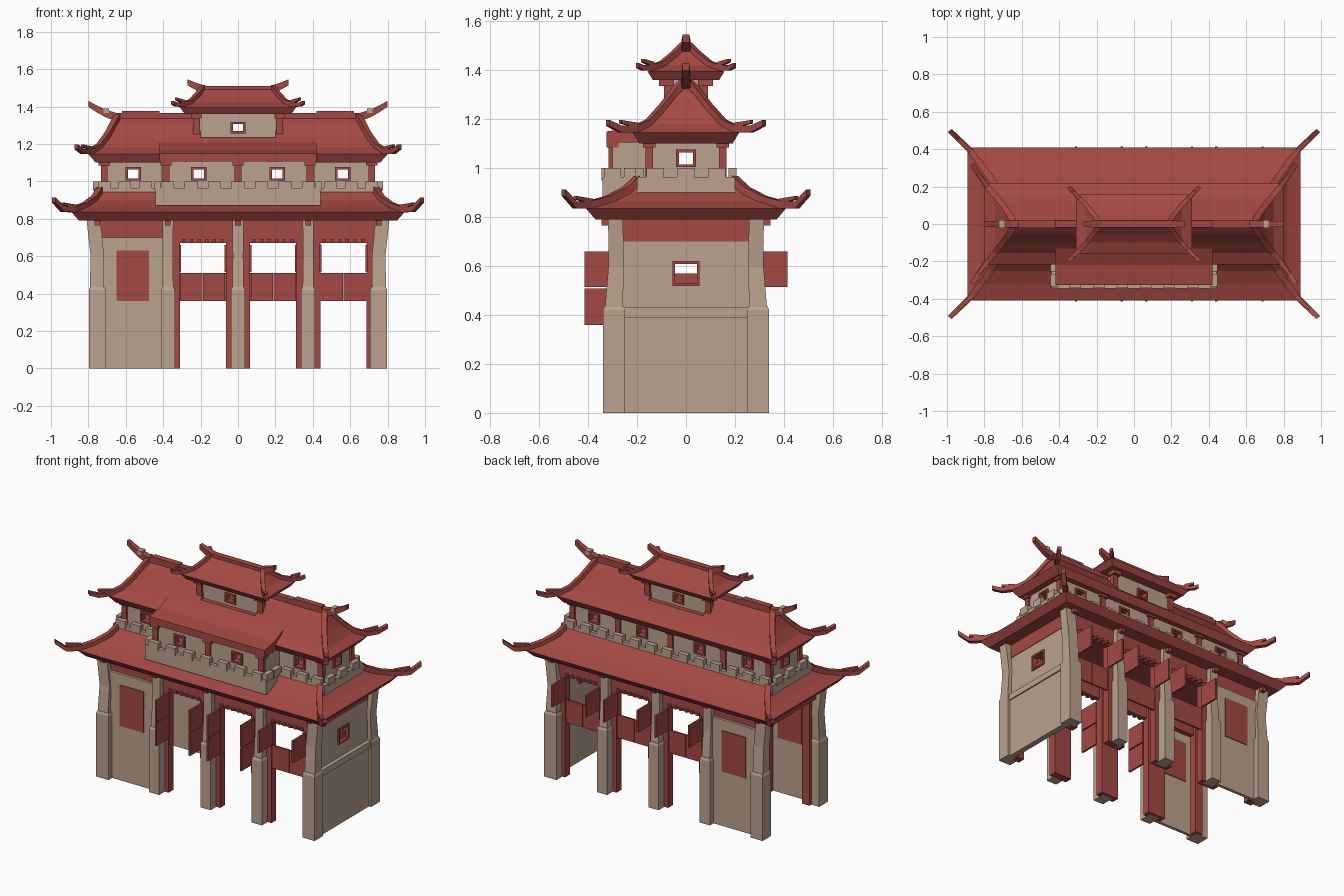
import bpy, bmesh
from mathutils import Vector

if "Cube" in bpy.data.objects:
    bpy.data.objects.remove(bpy.data.objects["Cube"])


def material(name, rgb):
    m = bpy.data.materials.new(name)
    m.use_nodes = True
    m.diffuse_color = (*rgb, 1)
    m.node_tree.nodes["Principled BSDF"].inputs["Base Color"].default_value = (*rgb, 1)
    return m


RED = material("brick red", (0.37, 0.065, 0.056))
TAN = material("sandstone", (0.5, 0.365, 0.275))


def finish(name, bm, mat):
    bmesh.ops.recalc_face_normals(bm, faces=bm.faces)
    mesh = bpy.data.meshes.new(name)
    bm.to_mesh(mesh)
    bm.free()
    mesh.materials.append(mat)
    ob = bpy.data.objects.new(name, mesh)
    bpy.context.collection.objects.link(ob)
    return ob


def loft(name, rings, mat):
    """Skin a closed solid through rings with equal point counts."""
    bm = bmesh.new()
    rows = [[bm.verts.new(p) for p in ring] for ring in rings]
    n = len(rows[0])
    for a, b in zip(rows, rows[1:]):
        for i in range(n):
            bm.faces.new((a[i], a[(i + 1) % n], b[(i + 1) % n], b[i]))
    bm.faces.new(rows[0])
    bm.faces.new(rows[-1])
    return finish(name, bm, mat)


def rect(cx, cy, hx, hy, z):
    return [(cx - hx, cy - hy, z), (cx + hx, cy - hy, z), (cx + hx, cy + hy, z), (cx - hx, cy + hy, z)]


def box(name, x, y, z, mat):
    cx, cy, hx, hy = (x[0] + x[1]) / 2, (y[0] + y[1]) / 2, abs(x[1] - x[0]) / 2, abs(y[1] - y[0]) / 2
    return loft(name, [rect(cx, cy, hx, hy, z[0]), rect(cx, cy, hx, hy, z[1])], mat)


def bar(name, pts, w, h):
    """Sweep an upright rectangle along a path, thinning toward its end."""
    pts = [Vector(p) for p in pts]
    d = pts[-1] - pts[0]
    side = Vector((-d.y, d.x, 0)).normalized()
    rings = []
    for i, p in enumerate(pts):
        s = 1 - 0.3 * i / (len(pts) - 1)
        sx, up = side * w * s / 2, Vector((0, 0, h * s / 2))
        rings.append([p - sx - up, p + sx - up, p + sx + up, p - sx + up])
    return loft(name, rings, RED)


def span(name, axis, at, thick, along, z, mat):
    """Box running along x or y, centred on the other axis."""
    across = (at - thick / 2, at + thick / 2)
    return box(name, *((along, across) if axis == "x" else (across, along)), z, mat)


def wall(name, axis, at, along, z, windows=(), half=0.035, wz=(1.01, 1.07)):
    """Wall split around framed window openings."""
    start = along[0]
    for c in windows:
        span(name, axis, at, 0.02, (start, c - half), z, TAN)
        span(name, axis, at, 0.02, (c - half, c + half), (z[0], wz[0]), TAN)
        span(name, axis, at, 0.02, (c - half, c + half), (wz[1], z[1]), TAN)
        for s in (-1, 1):
            e = c + s * half
            span("window_frame", axis, at, 0.04, (e - 0.006, e + 0.006), wz, RED)
        for e in wz:
            span("window_frame", axis, at, 0.04, (c - half - 0.006, c + half + 0.006), (e - 0.006, e + 0.006), RED)
        start = c + half
    span(name, axis, at, 0.02, (start, along[1]), z, TAN)


def roof(name, levels, tip, w):
    """Concave hipped roof with upturned corner ridges."""
    body = loft(name, [rect(0, 0, *lv) for lv in levels], RED)
    for sx in (-1, 1):
        for sy in (-1, 1):
            path = [(sx * x, sy * y, z + 0.005) for x, y, z in levels[:1:-1]]
            ex, ey, ez = levels[1]
            path.append((sx * (ex - 0.01), sy * (ey - 0.01), ez + 0.015))
            mid = [(a + b) / 2 for a, b in zip((ex, ey), tip)]
            path.append((sx * mid[0], sy * mid[1], ez + 0.015))
            path.append((sx * tip[0], sy * tip[1], tip[2]))
            bar(name + "_hip", path, w, w)
            bar(name + "_finial", [(sx * (ex - 0.02), sy * (ey - 0.02), ez + 0.03),
                                   (sx * mid[0], sy * mid[1], ez + 0.045)], 0.025, 0.02)
    return body


def ridge_end(name, half, z, tip):
    """Ridge ends curling up."""
    for s in (-1, 1):
        dx, dz = tip[0] - half, tip[1] - z
        bar(name, [(s * (half - 0.02), 0, z - 0.01), (s * (half + dx * 0.35), 0, z + dz * 0.2),
                   (s * (half + dx * 0.7), 0, z + dz * 0.6), (s * tip[0], 0, tip[1])], 0.04, 0.045)


# Gate pillars, with red jamb posts behind them
for x in (-0.752, -0.375, 0, 0.375, 0.752):
    corner = abs(x) > 0.7
    hw = 0.045 if corner else 0.037
    out = (x > 0) - (x < 0) if corner else 0
    for s in (-1, 1):
        loft("pillar_base", [rect(x, s * 0.295, hw, 0.045, 0), rect(x, s * 0.295, hw, 0.045, 0.42),
                             rect(x, s * 0.295, hw - 0.006, 0.039, 0.435)], TAN)
        loft("pillar_shaft", [rect(x + out * 0.003, s * 0.295, hw - 0.008, 0.036, 0.43),
                              rect(x, s * 0.285, hw - 0.009, 0.032, 0.6),
                              rect(x + out * 0.02, s * 0.288, hw - 0.008, 0.03, 0.79)], TAN)
        span("jamb_post", "x", s * 0.255, 0.05, (max(x - 0.065, -0.74), min(x + 0.065, 0.74)), (0, 0.78), RED)
        span("eave_rafter", "x", s * 0.32, 0.05, (x - 0.015, x + 0.015), (0.765, 0.8), RED)

# Lintels, studs and shutters
for s in (-1, 1):
    box("lintel", (-0.75, 0.75), (s * 0.25, s * 0.285), (0.69, 0.79), RED)
    box("end_lintel", (s * 0.735, s * 0.768), (-0.26, 0.26), (0.7, 0.79), RED)
    for x0, x1 in ((-0.31, -0.065), (0.065, 0.31), (0.44, 0.687)):
        mid = (x0 + x1) / 2
        box("lintel_soffit", (x0, x1), (s * 0.25, s * 0.28), (0.67, 0.7), RED)
        for k in range(6):
            c = x0 + (x1 - x0) * (k + 0.5) / 6
            box("stud", (c - 0.009, c + 0.009), (s * 0.28, s * 0.3), (0.675, 0.693), RED)
        # The last front bay keeps its lower leaves shut, like the back
        shut = s > 0 or x0 > 0.4
        for x in (x0, x1):
            box("open_shutter", (x - 0.006, x + 0.006), (s * 0.28, s * 0.415), (0.515, 0.66), RED)
            if shut:
                box("closed_lower_shutter", (x, mid + (x - mid) * 0.01), (s * 0.26, s * 0.272), (0.36, 0.51), RED)
            else:
                box("open_lower_shutter", (x - 0.006, x + 0.006), (-0.415, -0.28), (0.36, 0.508), RED)

# Closed bay on both faces
for s in (-1, 1):
    box("bay_wall", (-0.75, -0.375), (s * 0.282, s * 0.302), (0, 0.7), TAN)
    box("bay_panel", (-0.65, -0.475), (s * 0.277, s * 0.307), (0.36, 0.63), RED)

# End wall with a half-shuttered window
wall("end_wall", "y", 0.755, (-0.28, 0.28), (0, 0.7), (0,), 0.05, (0.525, 0.615))
box("end_wall_base", (0.76, 0.782), (-0.27, 0.27), (0, 0.39), TAN)
box("end_wall_ledge", (0.75, 0.79), (-0.26, 0.26), (0.39, 0.43), TAN)
box("window_shutter", (0.74, 0.752), (-0.05, 0.05), (0.52, 0.57), RED)
box("ceiling", (-0.76, 0.76), (-0.28, 0.28), (0.775, 0.8), RED)

# Lower roof
roof("lower_roof", [(0.85, 0.37, 0.79), (0.89, 0.408, 0.835), (0.82, 0.32, 0.865),
                    (0.77, 0.25, 0.9), (0.74, 0.2, 0.945)], (0.985, 0.5, 0.9), 0.038)

# Battlements around the upper floor and balcony
RUNS = [("x", 0.19, -0.77, 0.77), ("x", -0.33, -0.44, 0.44)]
for s in (-1, 1):
    a, b = sorted((s * 0.44, s * 0.77))
    RUNS += [("x", -0.19, a, b), ("y", s * 0.76, -0.19, 0.19), ("y", s * 0.43, -0.34, -0.18)]
for axis, at, a, b in RUNS:
    balcony = at in (-0.33, -0.43, 0.43)
    span("parapet", axis, at, 0.022, (a, b), (0.87 if balcony else 0.9, 0.965), TAN)
    n = max(2, round((b - a) / 0.12))
    for k in range(n):
        c = a + (b - a) * (k + 0.5) / n
        span("merlon", axis, at, 0.032, (c - 0.034, c + 0.034), (0.95, 1.0), TAN)
box("balcony_floor", (-0.43, 0.43), (-0.33, -0.15), (0.87, 0.93), TAN)

# Upper floor walls and posts
wall("upper_back_wall", "x", 0.145, (-0.71, 0.71), (0.92, 1.13), (-0.56, -0.21, 0.21, 0.56))
wall("balcony_front_wall", "x", -0.295, (-0.4, 0.4), (0.92, 1.13), (-0.21, 0.21))
for s in (-1, 1):
    wall("upper_end_wall", "y", s * 0.71, (-0.15, 0.15), (0.92, 1.13), (0,))
    a, b = sorted((s * 0.39, s * 0.71))
    wall("upper_wing_wall", "x", -0.145, (a, b), (0.92, 1.13), (s * 0.56,))
    span("balcony_side_wall", "y", s * 0.4, 0.02, (-0.3, -0.14), (0.92, 1.14), TAN)
for x in (-0.715, -0.385, 0, 0.385, 0.715):
    front = -0.15 if abs(x) > 0.7 else -0.3
    for y in (0.15, front):
        box("upper_post", (x - 0.018, x + 0.018), (y - 0.016, y + 0.016), (0.93, 1.13), RED)
        box("post_bracket", (x - 0.03, x + 0.03), (y - 0.025, y + 0.025), (1.085, 1.11), RED)

# Upper roof, opened inside the pavilion, with its forward porch slope
upper = roof("upper_roof", [(0.76, 0.19, 1.1), (0.8, 0.217, 1.145), (0.745, 0.155, 1.18), (0.7, 0.1, 1.24),
                            (0.665, 0.05, 1.305), (0.645, 0.015, 1.34)], (0.865, 0.32, 1.185), 0.036)
cutter = box("pavilion_cutter", (-0.2, 0.2), (-0.12, 0.12), (1.235, 1.4), TAN)
cutter.hide_render = True
cutter.hide_set(True)
cut = upper.modifiers.new("pavilion_opening", "BOOLEAN")
cut.operation = "DIFFERENCE"
cut.object = cutter
loft("porch_roof", [[(s * 0.42, -0.325, 1.105), (s * 0.42, -0.325, 1.15), (s * 0.42, -0.22, 1.168),
                     (s * 0.42, -0.13, 1.21), (s * 0.42, -0.12, 1.105)] for s in (-1, 1)], RED)
ridge_end("main_ridge_end", 0.66, 1.35, (0.8, 1.415))
for s in (-1, 1):
    box("main_ridge", (s * 0.2, s * 0.66), (-0.02, 0.02), (1.32, 1.365), RED)
    box("ridge_cap", (s * 0.42, s * 0.62), (-0.021, 0.021), (1.36, 1.375), RED)
    box("ridge_stone", (s * 0.69, s * 0.72), (-0.022, 0.022), (1.365, 1.39), TAN)

# Crowning pavilion
for s in (-1, 1):
    wall("pavilion_wall", "x", s * 0.065, (-0.21, 0.21), (1.21, 1.37), (0,), 0.033, (1.262, 1.312))
    span("pavilion_end", "y", s * 0.21, 0.02, (-0.07, 0.07), (1.18, 1.37), TAN)
    for x in (-0.222, 0.222):
        box("pavilion_post", (x - 0.018, x + 0.018), (s * 0.055, s * 0.09), (1.215, 1.37), RED)
        box("pavilion_bracket", (x - 0.028, x + 0.028), (s * 0.05, s * 0.11), (1.335, 1.37), RED)
roof("pavilion_roof", [(0.285, 0.135, 1.36), (0.31, 0.157, 1.395), (0.255, 0.1, 1.42),
                       (0.215, 0.05, 1.46), (0.19, 0.015, 1.495)], (0.35, 0.198, 1.42), 0.028)
box("pavilion_ridge", (-0.19, 0.19), (-0.02, 0.02), (1.47, 1.51), RED)
ridge_end("pavilion_ridge_end", 0.19, 1.498, (0.27, 1.53))
